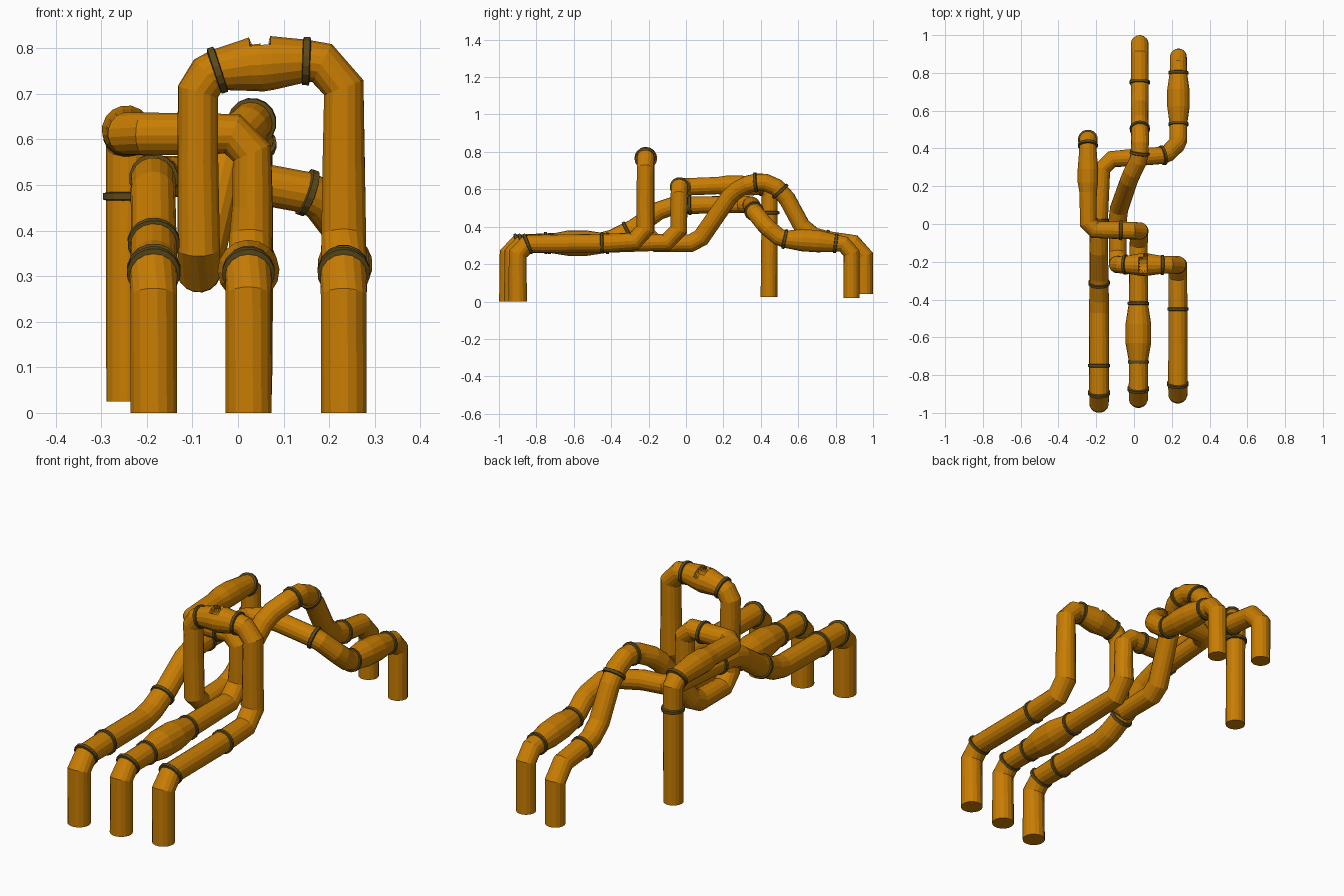
import bpy, bmesh, math
from mathutils import Vector

SIDES = 16


def material(name, col):
    m = bpy.data.materials.new(name)
    m.diffuse_color = (*col, 1)
    return m


COPPER = material("orange copper", (0.58, 0.205, 0.001))
DARK = material("dark brown", (0.105, 0.066, 0.010))


def bevel_corners(ctrl):
    """Cut each (x, y, z, radius, bend) corner with a straight elbow."""
    pts = [(Vector(c[:3]), c[3]) for c in ctrl]
    out = [pts[0]]
    for i in range(1, len(ctrl) - 1):
        p, r = pts[i]
        b = ctrl[i][4] * 0.6
        if b == 0:
            out.append((p, r))
        else:
            for q, _ in (pts[i - 1], pts[i + 1]):
                out.append((p + (q - p).normalized() * b, r))
    out.append(pts[-1])
    return out


def tangent(path, i):
    p = path[i][0]
    t = Vector()
    if i > 0:
        t += (p - path[i - 1][0]).normalized()
    if i < len(path) - 1:
        t += (path[i + 1][0] - p).normalized()
    return t.normalized()


def sweep(bm, path):
    """Sweep a capped circle of varying radius along the path."""
    side, loops = None, []
    for i, (p, r) in enumerate(path):
        t = tangent(path, i)
        if side is None:
            side = t.orthogonal()
        side = (side - t * side.dot(t)).normalized()
        up = t.cross(side)
        ring = []
        for k in range(SIDES):
            a = 2 * math.pi * (k + 0.5) / SIDES
            ring.append(bm.verts.new(p + (side * math.cos(a) + up * math.sin(a)) * r))
        loops.append(ring)
    for A, B in zip(loops, loops[1:]):
        for k in range(SIDES):
            j = (k + 1) % SIDES
            bm.faces.new((A[k], A[j], B[j], B[k]))
    bm.faces.new(loops[0][::-1])
    bm.faces.new(loops[-1])


def finish(name, bm, mat):
    me = bpy.data.meshes.new(name)
    bm.to_mesh(me)
    bm.free()
    me.materials.append(mat)
    ob = bpy.data.objects.new(name, me)
    bpy.context.collection.objects.link(ob)
    return ob


def tear_hole(bm, centre, size):
    """Open a jagged hole with shards bent inwards."""
    centre = Vector(centre)
    bm.normal_update()
    doomed = [f for f in bm.faces if f.normal.z > 0.55
              and (f.calc_center_median() - centre).length < size]
    bmesh.ops.delete(bm, geom=doomed, context='FACES')
    for e in [e for e in bm.edges if e.is_boundary]:
        a, b = e.verts
        mid = (a.co + b.co) / 2
        tip = mid.lerp(centre, 0.35)
        tip.z = mid.z - 0.02
        bm.faces.new((a, b, bm.verts.new(tip)))


def collar(bm, path, c):
    """Dark joint band snapped to the nearest place on the pipe."""
    c, best = Vector(c), None
    for (p, r), (q, s) in zip(path, path[1:]):
        d = q - p
        t = max(0, min(1, (c - p).dot(d) / d.length_squared))
        hit = p + d * t
        if best is None or (hit - c).length < best[0]:
            best = ((hit - c).length, hit, d.normalized(), r + (s - r) * t)
    _, h, d, r = best
    # bands close to an elbow sit on its mitre
    i = min(range(len(path)), key=lambda k: (path[k][0] - h).length)
    if (path[i][0] - h).length < 0.022:
        h, r = path[i]
        d = tangent(path, i)
    sweep(bm, [(h + d * o, r + e) for o, e in
               ((-0.010, -0.004), (-0.007, 0.007), (0.007, 0.007), (0.010, -0.004))])


def pipe(name, ctrl, collars, hole=None):
    path = bevel_corners(ctrl)
    bm = bmesh.new()
    sweep(bm, path)
    if hole:
        tear_hole(bm, *hole)
    finish(name, bm, COPPER)
    bm = bmesh.new()
    for c in collars:
        collar(bm, path, c)
    finish(name + "_collars", bm, DARK)


# left pipe: rises, crosses to the right at the back
pipe("left_pipe", [
    (-.185, -.948, 0, .052, 0), (-.185, -.948, .308, .052, .09),
    (-.185, -.75, .312, .053, 0), (-.185, -.43, .315, .052, .06),
    (-.185, -.28, .39, .05, 0), (-.187, -.11, .51, .049, .07),
    (-.185, .02, .515, .047, 0), (-.165, .34, .52, .045, .08),
    (-.02, .35, .515, .046, 0), (.17, .365, .48, .046, .03),
    (.235, .43, .40, .047, .03), (.235, .51, .335, .047, .03),
    (.235, .62, .328, .06, 0), (.235, .71, .322, .06, 0),
    (.235, .80, .312, .047, 0), (.235, .885, .30, .045, .07),
    (.235, .885, .02, .044, 0)],
    [(-.185, -.89, .305), (-.185, -.75, .31), (-.185, -.31, .37), (-.187, .02, .515),
     (.165, .365, .48), (.235, .52, .335), (.235, .80, .312)])

# middle pipe: bulges, rises, crosses to the left and drops
pipe("middle_pipe", [
    (.023, -.923, 0, .051, 0), (.023, -.923, .308, .051, .085),
    (.023, -.73, .31, .05, 0), (.023, -.63, .312, .068, 0),
    (.023, -.53, .312, .068, 0), (.023, -.42, .312, .051, 0),
    (.025, -.04, .318, .048, .11), (.032, -.038, .45, .045, 0),
    (.03, -.036, .612, .046, .07), (-.07, -.034, .612, .046, 0),
    (-.242, -.03, .612, .047, .06), (-.243, .17, .62, .047, 0),
    (-.244, .22, .62, .055, 0), (-.244, .29, .62, .055, 0),
    (-.244, .39, .615, .047, 0), (-.244, .448, .61, .046, .05),
    (-.244, .444, .025, .045, 0)],
    [(.023, -.87, .305), (.023, -.73, .31), (.023, -.42, .312),
     (-.07, -.034, .612), (-.244, .41, .61), (-.244, .444, .475)])

# right pipe: tall loop with a burst on top, then a hump at the back
pipe("right_pipe", [
    (.232, -.90, 0, .051, 0), (.232, -.90, .308, .051, .09),
    (.232, -.45, .312, .05, 0), (.232, -.218, .325, .05, .10),
    (.232, -.218, .55, .047, 0), (.232, -.216, .762, .047, .08),
    (.15, -.216, .772, .047, 0), (.075, -.215, .768, .059, 0),
    (.052, -.215, .766, .061, 0), (.03, -.215, .765, .059, 0),
    (-.045, -.215, .752, .046, 0), (-.088, -.215, .73, .046, .042),
    (-.088, -.212, .55, .045, 0), (-.086, -.21, .308, .047, .09),
    (-.086, .06, .312, .049, .06), (-.02, .25, .585, .047, .05),
    (.03, .35, .637, .047, .04), (.032, .46, .637, .047, .06),
    (.03, .54, .55, .046, 0), (.03, .64, .365, .047, .07),
    (.03, .75, .33, .048, 0), (.03, .955, .305, .047, .10),
    (.03, .955, .04, .045, 0)],
    [(.232, -.845, .305), (.232, -.45, .312), (.15, -.216, .772), (-.048, -.215, .75),
     (.03, .355, .637), (.03, .515, .60), (.03, .75, .33)],
    hole=((.052, -.215, .822), .054))
